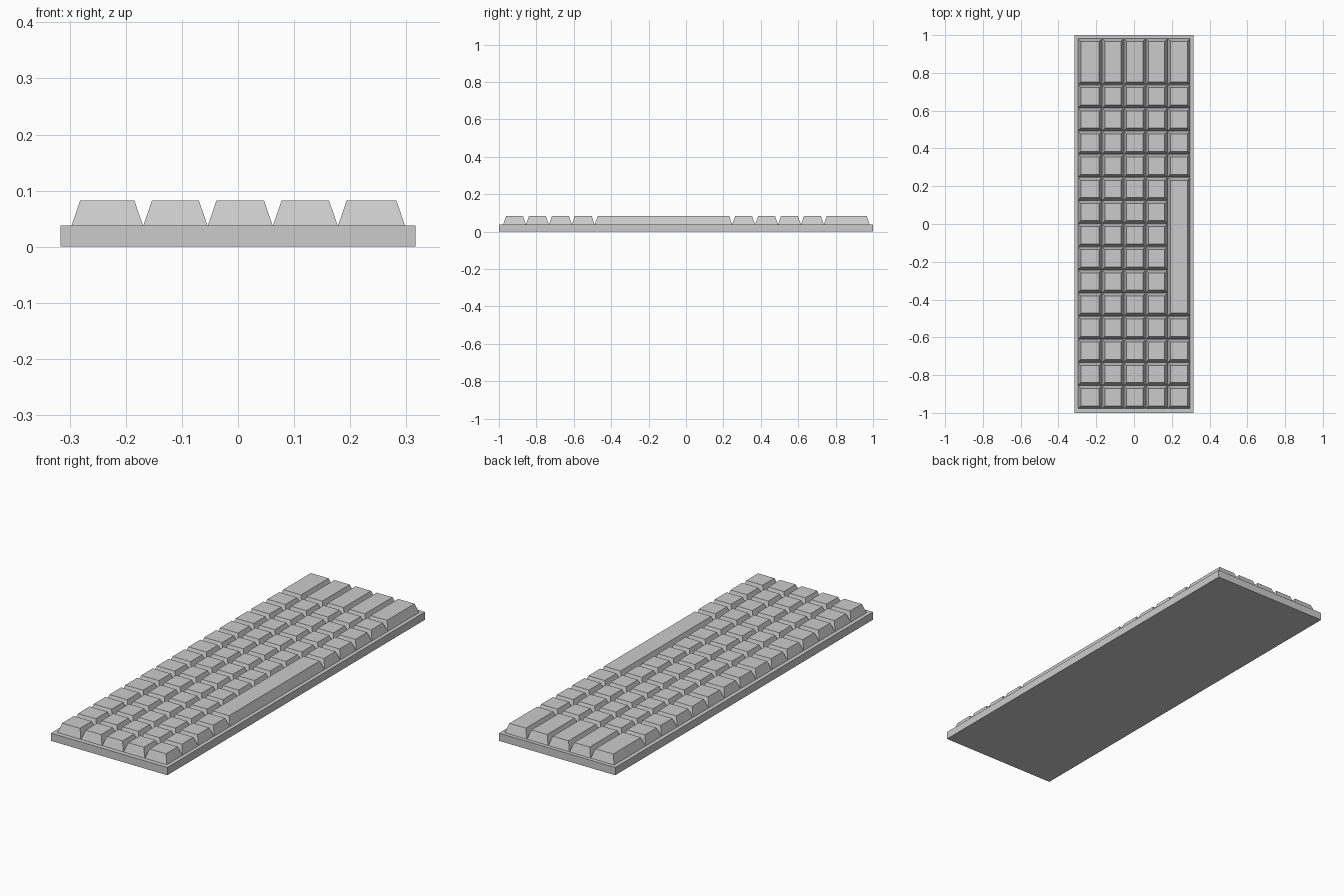
import bpy, bmesh

if "Cube" in bpy.data.objects:
    bpy.data.objects.remove(bpy.data.objects["Cube"])

BASE_TOP, KEY_TOP = 0.038, 0.082
INSET = 0.015      # slope of the keycap sides
GAP = 0.0005       # hairline between neighbouring caps


def tapered_block(name, x0, x1, y0, y1, z0, z1, inset=0.0):
    """Box whose top face is pulled in by `inset` on all four sides."""
    bm = bmesh.new()
    bmesh.ops.create_cube(bm, size=1.0)
    for v in bm.verts:
        top = v.co.z > 0
        d = inset if top else 0.0
        v.co.x = x1 - d if v.co.x > 0 else x0 + d
        v.co.y = y1 - d if v.co.y > 0 else y0 + d
        v.co.z = z1 if top else z0
    mesh = bpy.data.meshes.new(name)
    bm.to_mesh(mesh)
    bm.free()
    obj = bpy.data.objects.new(name, mesh)
    bpy.context.collection.objects.link(obj)
    return obj


# Flat case
tapered_block("case", -0.316, 0.316, -1.0, 1.0, 0.0, BASE_TOP)

# Key grid: five key rows across x, fourteen single units plus a double one along y
columns = [-0.297, -0.169, -0.054, 0.062, 0.178, 0.298]
unit = 0.1225
rows = [-0.978 + unit * k for k in range(15)] + [-0.978 + unit * 16]
SPACE_FIRST, SPACE_LAST = 4, 9     # units covered by the space bar


def keycap(name, c, r0, r1):
    tapered_block(name, columns[c] + GAP, columns[c + 1] - GAP,
                  rows[r0] + GAP, rows[r1] - GAP, BASE_TOP, KEY_TOP, INSET)


# Keycaps
for c in range(5):
    for r in range(15):
        if c == 4 and SPACE_FIRST <= r <= SPACE_LAST:
            continue
        kind = "wide_key" if r == 14 else "key"
        keycap(f"{kind}_{c + 1}_{r + 1}", c, r, r + 1)

# Space bar
keycap("space_bar", 4, SPACE_FIRST, SPACE_LAST + 1)
